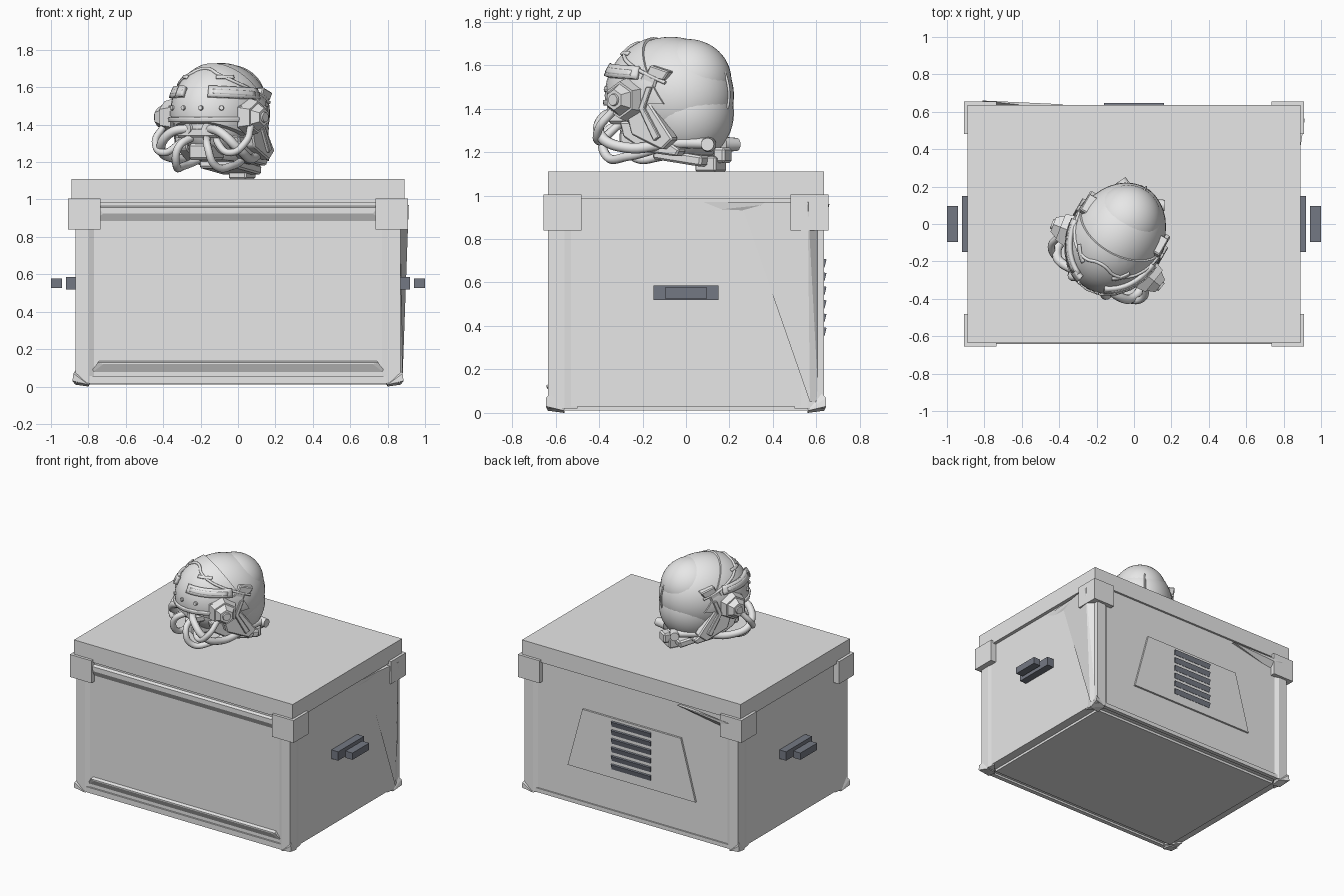
import bpy, bmesh, math
from mathutils import Vector, Matrix

if "Cube" in bpy.data.objects:
    bpy.data.objects.remove(bpy.data.objects["Cube"])

def material(name, rgb):
    m = bpy.data.materials.new(name)
    m.diffuse_color = (*rgb, 1)
    m.use_nodes = True
    m.node_tree.nodes["Principled BSDF"].inputs["Base Color"].default_value = m.diffuse_color
    return m

GREY = material("light_grey", (0.8, 0.8, 0.8))
DARK = material("dark_slate", (0.175, 0.19, 0.23))
# Helmet frame: faces local -y, then turned on the lid
HELMET = Matrix.Translation((-0.09, -0.07, 0)) @ Matrix.Rotation(math.radians(-30), 4, 'Z')
I = Matrix.Identity(4)

def finish(name, bm, mat=GREY, frame=I, smooth=False, thick=0, bevel=0):
    bmesh.ops.recalc_face_normals(bm, faces=bm.faces)
    me = bpy.data.meshes.new(name)
    bm.to_mesh(me)
    bm.free()
    ob = bpy.data.objects.new(name, me)
    bpy.context.collection.objects.link(ob)
    me.materials.append(mat)
    ob.matrix_world = frame
    if thick:
        s = ob.modifiers.new("thickness", 'SOLIDIFY')
        s.thickness, s.offset = thick, 0
    if bevel:
        b = ob.modifiers.new("bevel", 'BEVEL')
        b.width, b.segments = bevel, 1
    if smooth:
        bpy.ops.object.select_all(action='DESELECT')
        ob.select_set(True)
        bpy.context.view_layer.objects.active = ob
        bpy.ops.object.shade_smooth_by_angle(angle=math.radians(35))
    return ob

def box(name, lo, hi, mat=GREY, frame=I, bevel=0, rot=None):
    bm = bmesh.new()
    lo, hi = Vector(lo), Vector(hi)
    m = Matrix.Translation((lo + hi) / 2) @ (rot or I) @ Matrix.Diagonal((*(hi - lo), 1))
    bmesh.ops.create_cube(bm, size=1, matrix=m)
    return finish(name, bm, mat, frame, bevel=bevel)

def hull(name, pts, mat=GREY, frame=I):
    bm = bmesh.new()
    for p in pts:
        bm.verts.new(p)
    bmesh.ops.convex_hull(bm, input=bm.verts)
    bmesh.ops.dissolve_limit(bm, angle_limit=0.01, verts=bm.verts, edges=bm.edges)
    return finish(name, bm, mat, frame)

def prism(name, outline, place, depth, mat=GREY, frame=I, bevel=0):
    # Outline pairs placed in space by a function, then extruded by a vector
    bm = bmesh.new()
    f = bm.faces.new([bm.verts.new(place(*p)) for p in outline])
    g = bmesh.ops.extrude_face_region(bm, geom=[f])
    bmesh.ops.translate(bm, vec=depth, verts=[v for v in g['geom'] if isinstance(v, bmesh.types.BMVert)])
    if f not in bm.faces or len(bm.faces) == len(outline) + 1:
        bm.faces.new([v for v in bm.verts][:len(outline)])
    return finish(name, bm, mat, frame, bevel=bevel)

def cone(name, at, axis, r1, r2, depth, sides=16, smooth=True):
    bm = bmesh.new()
    m = Matrix.Translation(at) @ Vector(axis).to_track_quat('Z', 'Y').to_matrix().to_4x4()
    bmesh.ops.create_cone(bm, cap_ends=True, segments=sides, radius1=r1, radius2=r2, depth=depth, matrix=m)
    return finish(name, bm, frame=HELMET, smooth=smooth)

def tube(name, pts, r):
    cu = bpy.data.curves.new(name, 'CURVE')
    cu.dimensions = '3D'
    cu.bevel_depth, cu.bevel_resolution, cu.resolution_u = r, 3, 8
    cu.use_fill_caps = True
    s = cu.splines.new('BEZIER')
    s.bezier_points.add(len(pts) - 1)
    for b, p in zip(s.bezier_points, pts):
        b.co = p
        b.handle_left_type = b.handle_right_type = 'AUTO'
    ob = bpy.data.objects.new(name, cu)
    bpy.context.collection.objects.link(ob)
    cu.materials.append(GREY)
    ob.matrix_world = HELMET

# ---- Crate: body, lid, base ----
box("crate_body", (-.865, -.62, .03), (.865, .62, 1.0))
box("crate_lid", (-.89, -.635, .985), (.89, .635, 1.11))
box("crate_base", (-.80, -.56, .012), (.80, .56, .03))

for sx in (-1, 1):
    side = "right" if sx > 0 else "left"
    for sy in (-1, 1):
        end = f"{'back' if sy > 0 else 'front'}_{side}"
        # Corner posts, lid brackets and feet
        hull("corner_post_" + end, [(sx*x, sy*y, z) for z in (.02, .97) for x, y in
             ((.80, .635), (.868, .635), (.87, .56), (.76, .615), (.86, .50))])
        a, b = sorted((sx*.735, sx*.91)), sorted((sy*.48, sy*.655))
        box("lid_bracket_" + end, (a[0], b[0], .84), (a[1], b[1], 1.005))
        hull("foot_" + end, [(sx*x, sy*y, z) for x, y, z in
             ((.80, .56, 0), (.87, .56, .01), (.80, .635, .01), (.885, .645, .03),
              (.88, .645, .07), (.86, .61, .10), (.78, .61, .03))])
    # Side handles: mounting bar and grip
    a, b = sorted((sx*.86, sx*.92)), sorted((sx*.942, sx*1.0))
    box("handle_mount_" + side, (a[0], -.15, .52), (a[1], .15, .585), DARK)
    box("handle_grip_" + side, (b[0], -.097, .527), (b[1], .097, .577), DARK)

# Raised ribs framing the front
for name, z0, z1 in (("lower", .09, .14), ("upper", .895, .97)):
    hull(f"front_{name}_rib", [(sx*x, y, z) for sx in (-1, 1) for x, y, z in
         ((.80, -.61, z0 - .03), (.72, -.642, z0 + .03), (.75, -.642, z1 - .012), (.74, -.61, z1))])
box("front_sill", (-.80, -.632, .015), (.80, -.60, .055))
box("back_sill", (-.80, .60, .02), (.80, .63, .05))

# Bent edge trims
hull("side_bent_trim", [(.865, .25, .97), (.913, .56, .97), (.865, .61, .97), (.865, .61, .05), (.88, .57, .05)])
hull("side_top_trim", [(.86, 0, .97), (.89, .48, .97), (.86, .48, .97), (.86, .10, .93), (.86, .48, .91)])
hull("back_top_trim", [(-.81, .66, .96), (-.74, .655, .94), (-.38, .64, .97), (-.80, .61, .88), (-.38, .61, .97)])

# Rear vent panel and louvres
hull("vent_panel", [(s*x, y, z) for s in (-1, 1) for y in (.61, .634) for x, z in ((.52, .29), (.40, .73))])
for i in range(6):
    z = .375 + i * .063
    box(f"vent_louvre_{i + 1}", (-.16, .622, z - .019), (.16, .642, z + .019), DARK,
        rot=Matrix.Rotation(math.radians(-14), 4, 'X'))

# ---- Helmet ----
RX, RY, RZ, CZ = .245, .305, .27, 1.46

def on_shell(az, el, k=1.0):
    a, e = math.radians(az), math.radians(el)
    return Vector((RX*k*math.cos(e)*math.sin(a), -RY*k*math.cos(e)*math.cos(a), CZ + RZ*k*math.sin(e)))

def shell(name, centre, radii, cuts=()):
    # Ellipsoid with planar cuts; each cut removes the side its normal points to
    bm = bmesh.new()
    m = Matrix.Translation(centre) @ Matrix.Diagonal((*radii, 1))
    bmesh.ops.create_uvsphere(bm, u_segments=40, v_segments=24, radius=1, matrix=m)
    for co, no in cuts:
        g = bm.verts[:] + bm.edges[:] + bm.faces[:]
        r = bmesh.ops.bisect_plane(bm, geom=g, plane_co=co, plane_no=no, clear_outer=True)
        bmesh.ops.holes_fill(bm, edges=[e for e in r['geom_cut'] if isinstance(e, bmesh.types.BMEdge)])
    return finish(name, bm, frame=HELMET, smooth=True)

def plate(name, az, el, k, thick, slope=0):
    # Curved plate following the shell between two azimuths and elevations
    bm = bmesh.new()
    rows = [[bm.verts.new(on_shell(az[0] + (az[1]-az[0])*i/10, el[0] + (el[1]-el[0])*j/3 + slope*i/10, k))
             for i in range(11)] for j in range(4)]
    for p, q in zip(rows, rows[1:]):
        for i in range(10):
            bm.faces.new((p[i], p[i+1], q[i+1], q[i]))
    finish(name, bm, frame=HELMET, smooth=True, thick=thick)

shell("helmet_shell", (0, 0, CZ), (RX, RY, RZ), [((0, -.3, 1.42), (0, -.35, -1))])
shell("helmet_brow", (0, 0, CZ), (RX*1.045, RY*1.045, RZ*1.04),
      [((0, 0, 1.42), (0, 0, -1)), ((0, 0, 1.58), (0, .85, .53))])
shell("helmet_nape", (0, .07, 1.38), (.215, .235, .235), [((0, 0, 1.20), (0, -.15, -1))])
shell("crown_pad", (0, .09, 1.53), (.19, .205, .19), [((0, 0, 1.5), (0, -.5, -1))])
shell("face_mask", (0, -.06, 1.38), (.17, .20, .16), [((0, 0, 1.23), (0, 0, -1))])
plate("brow_rim", (-85, 85), (-9, -4), 1.06, .016)
plate("brow_front_block", (-25, -14), (18, 29), 1.08, .03)
box("face_bridge", (-.13, -.262, 1.33), (.13, -.14, 1.385), frame=HELMET, bevel=.012)
box("chin_guard", (-.07, -.24, 1.21), (.07, -.08, 1.30), frame=HELMET, bevel=.015)

# Crown seams
tube("crown_seam", [on_shell(a, 62 - 50*abs(a)/110, 1.045) for a in range(-110, 111, 20)], .009)
tube("rear_seam", [on_shell(180, e, 1.015) for e in range(-20, 61, 16)], .006)

for s in (-1, 1):
    side = "right" if s > 0 else "left"
    # Brow rails and small vents
    plate("brow_rail_" + side, (s*20, s*84), (18, 30), 1.075, .022, slope=-3)
    plate("rail_inlay_" + side, (s*26, s*78), (21, 26), 1.095, .012, slope=-3)
    plate("brow_slot_" + side, (s*28, s*55), (41, 45), 1.055, .012)
    # Ear cups with stepped hexagonal caps
    cone("ear_cup_" + side, (s*.255, -.10, 1.44), (s, -.15, 0), .105, .085, .07, 6, False)
    cone("ear_cap_" + side, (s*.305, -.108, 1.44), (s, -.15, 0), .08, .048, .05, 6, False)
    cone("ear_button_" + side, (s*.332, -.112, 1.44), (s, -.15, 0), .03, .026, .015)
    # Layered angular cheek plates
    cheek = ((-.11, 1.42), (0, 1.57), (.07, 1.55), (.03, 1.42), (.15, 1.26), (.09, 1.21), (-.07, 1.28))
    prism("cheek_plate_" + side, cheek, lambda y, z: (s*.185, y, z), (s*.062, 0, 0), frame=HELMET, bevel=.008)
    strip = ((-.02, 1.40), (.02, 1.50), (.05, 1.50), (.01, 1.40), (.09, 1.27), (.06, 1.25))
    prism("cheek_strip_" + side, strip, lambda y, z: (s*.23, y, z), (s*.035, 0, 0), frame=HELMET, bevel=.004)
    jaw = ((-.16, 1.34), (-.06, 1.34), (.16, 1.21), (.14, 1.18), (-.02, 1.20), (-.14, 1.27))
    prism("jaw_plate_" + side, jaw, lambda y, z: (s*.13, y, z), (s*.07, 0, 0), frame=HELMET, bevel=.008)
    hinge = ((.0, 1.54), (.03, 1.60), (.13, 1.57), (.10, 1.53))
    prism("temple_hinge_" + side, hinge, lambda y, z: (s*.19, y, z), (s*.055, 0, 0), frame=HELMET, bevel=.006)
    # Breathing hoses
    paths = (((.05, -.23, 1.38), (.15, -.27, 1.36), (.24, -.23, 1.27), (.23, -.10, 1.22), (.17, .10, 1.24), (.10, .25, 1.24)),
             ((.04, -.22, 1.34), (.09, -.30, 1.28), (.12, -.27, 1.18), (.15, -.14, 1.18), (.13, .02, 1.22)),
             ((.27, -.15, 1.39), (.28, -.22, 1.31), (.21, -.26, 1.25), (.12, -.24, 1.30), (.08, -.19, 1.36)))
    for i, p in enumerate(paths):
        tube(f"hose_{side}_{i + 1}", [(s*x, y, z) for x, y, z in p], (.025, .021, .019)[i])
    cone("hose_socket_" + side, (s*.055, -.235, 1.38), (s*.3, -1, 0), .036, .03, .05)
    cone("nape_knob_" + side, (s*.10, .255, 1.235), (s, .5, 0), .036, .03, .08)
    # Brow studs
    for az in (12, 36, 58):
        p = on_shell(s*az, 6, 1.045)
        cone(f"brow_stud_{side}_{az}", p, p - Vector((0, 0, CZ)), .016, .012, .02, 8)

# Neck supports resting on the lid
tilt = Matrix.Rotation(math.radians(-8), 4, 'X')
box("neck_plate", (-.12, -.03, 1.15), (.12, .23, 1.20), frame=HELMET, bevel=.01, rot=tilt)
box("neck_foot", (-.05, .16, 1.11), (.06, .27, 1.18), frame=HELMET, bevel=.008)
box("nape_clip", (-.04, .245, 1.15), (.04, .305, 1.22), frame=HELMET, bevel=.01)
